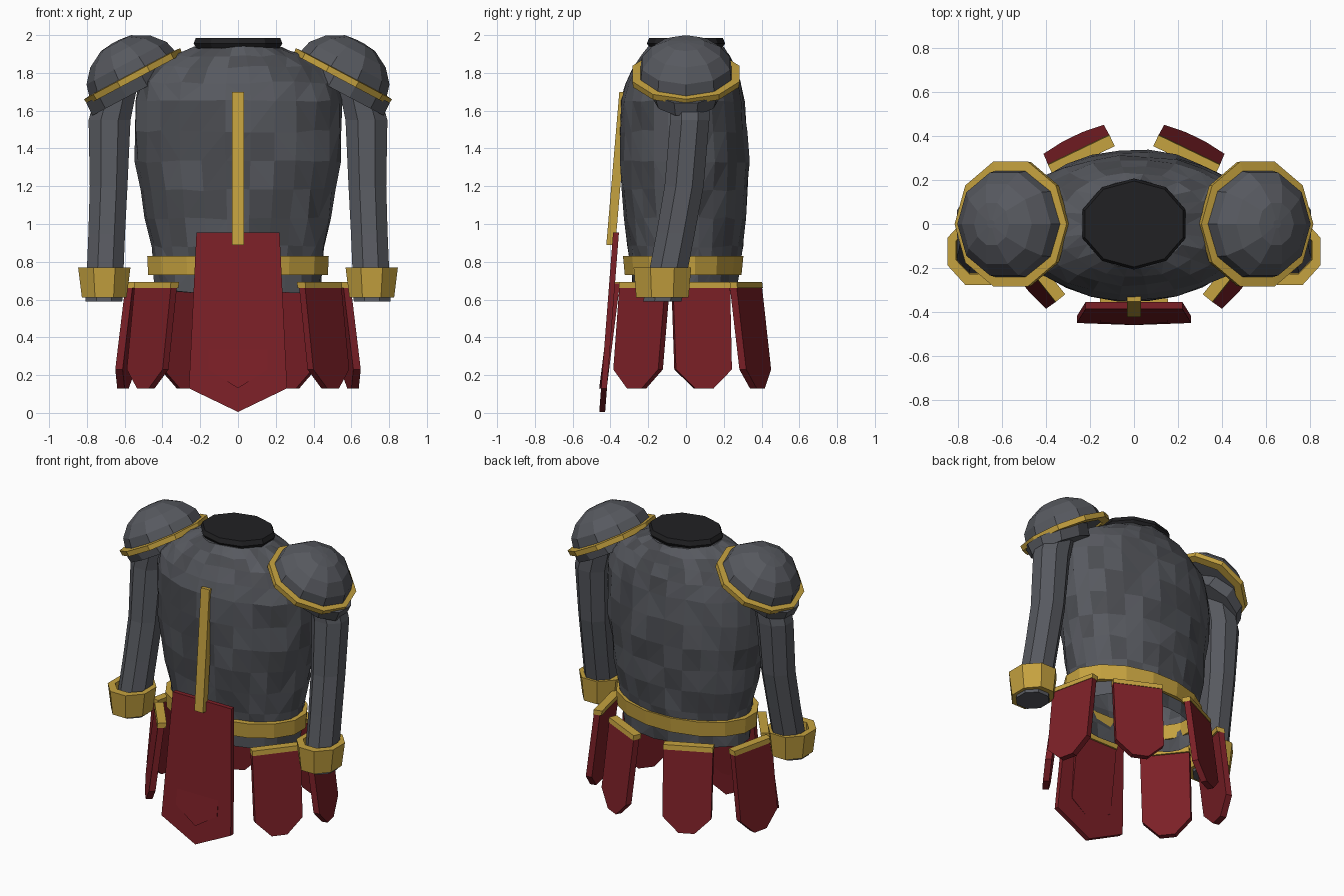
import bpy, bmesh, math, random
from mathutils import Vector, Matrix

if "Cube" in bpy.data.objects:
    bpy.data.objects.remove(bpy.data.objects["Cube"])

random.seed(4)


def material(name, rgb):
    m = bpy.data.materials.new(name)
    m.diffuse_color = (*rgb, 1)
    m.use_nodes = True
    m.node_tree.nodes["Principled BSDF"].inputs["Base Color"].default_value = m.diffuse_color
    return m


STEEL = material("steel", (0.095, 0.1, 0.115))
MAIL = material("mail", (0.07, 0.073, 0.083))
BLACK = material("black", (0.015, 0.015, 0.017))
GOLD = material("gold", (0.56, 0.36, 0.05))
RED = material("red", (0.2, 0.014, 0.02))


def finish(name, bm, *mats):
    bmesh.ops.recalc_face_normals(bm, faces=bm.faces)
    me = bpy.data.meshes.new(name)
    bm.to_mesh(me)
    bm.free()
    for m in mats:
        me.materials.append(m)
    ob = bpy.data.objects.new(name, me)
    bpy.context.collection.objects.link(ob)
    return ob


def loft(name, rings, n, mat, cap=(True, True), closed=False, turn=0.0,
         matrix=Matrix(), jitter=0.0, extra=None):
    """Skin horizontal ellipses given as (cx, cy, z, rx, ry)."""
    bm = bmesh.new()
    rows = []
    for cx, cy, z, rx, ry in rings:
        row = []
        for i in range(n):
            a = math.tau * i / n + turn
            k = 1 + random.uniform(-jitter, jitter)
            p = Vector((cx + rx * k * math.cos(a), cy + ry * k * math.sin(a),
                        z + random.uniform(-jitter, jitter) * 0.4))
            row.append(bm.verts.new(matrix @ p))
        rows.append(row)
    pairs = list(zip(rows, rows[1:]))
    if closed:
        pairs.append((rows[-1], rows[0]))
    for a, b in pairs:
        for i in range(n):
            j = (i + 1) % n
            f = bm.faces.new((a[i], a[j], b[j], b[i]))
            if extra and random.random() < 0.4:
                f.material_index = 1
    if not closed:
        if cap[0]:
            bm.faces.new(rows[0])
        if cap[1]:
            bm.faces.new(rows[-1])
    if jitter:
        bmesh.ops.triangulate(bm, faces=bm.faces)
    return finish(name, bm, mat, *([extra] if extra else []))


def panel(name, outline, base, angle, depth, flare, mat):
    """Extruded (across, z) outline facing `angle`, leaning out downwards."""
    n = Vector((math.cos(angle), math.sin(angle), 0))
    t = Vector((-n.y, n.x, 0))
    top = max(z for _, z in outline)
    bm = bmesh.new()
    sides = []
    for d in depth:
        sides.append([bm.verts.new(Vector((base[0], base[1], z)) + t * u
                                   + n * (d + flare * (top - z)))
                      for u, z in outline])
    a, b = sides
    bm.faces.new(a)
    bm.faces.new(b)
    for i in range(len(a)):
        j = (i + 1) % len(a)
        bm.faces.new((a[i], a[j], b[j], b[i]))
    return finish(name, bm, mat)


# Faceted mail torso: z, half width, front y, back y
body = [(0.64, .44, -.28, .27), (0.74, .445, -.29, .28), (0.88, .46, -.31, .30),
        (1.03, .49, -.33, .315), (1.18, .515, -.345, .325), (1.33, .54, -.35, .335),
        (1.49, .55, -.35, .325), (1.65, .55, -.345, .31), (1.75, .52, -.32, .29),
        (1.83, .45, -.28, .26), (1.89, .35, -.24, .23), (1.935, .24, -.2, .2)]
loft("torso", [(0, (f + b) / 2, z, w, (b - f) / 2) for z, w, f, b in body],
     26, STEEL, cap=(False, True), jitter=0.018, extra=MAIL)

# Collar
loft("collar", [(0, 0, 1.90, .21, .17), (0, 0, 1.955, .247, .207), (0, 0, 1.985, .235, .195)],
     10, BLACK, turn=math.pi / 10)

# Belt ring
loft("belt", [(0, -.015, .73, .485, .315), (0, -.015, .83, .49, .325),
              (0, -.015, .83, .44, .285), (0, -.015, .73, .44, .28)],
     16, GOLD, closed=True, turn=math.pi / 16)

# Seven skirt panels with gold top strips
W = 0.155
skirt = [(-W, .69), (W, .69), (W, .23), (.07, .13), (-.02, .13), (-W, .23)]
for i in range(7):
    a = -math.pi / 2 + math.tau * i / 7
    base = (0.535 * math.cos(a), 0.33 * math.sin(a) - (0.02 if i == 0 else 0))
    tip = [(-W, .685), (W, .685), (W * .98, .23), (.05, .13), (-.05, .13), (-W * .98, .23)]
    if i == 0:
        tip = [(-W, .685), (W, .685), (W, .23), (0, .13), (-W, .23)]
    panel(f"skirt_panel_{i}", tip, base, a, (0, .04), .125, RED)
    panel(f"skirt_strip_{i}", [(-W, .692), (W, .692), (W, .66), (-W, .66)],
          base, a, (-.012, .043), .125, GOLD)

# Long front tabard and its gold bar
panel("tabard", [(-.22, .955), (.22, .955), (.26, .13), (0, .005), (-.26, .13)],
      (0, 0), -math.pi / 2, (.355, .386), .077, RED)
panel("chest_bar", [(-.032, 1.70), (.032, 1.70), (.032, .89), (-.032, .89)],
      (0, 0), -math.pi / 2, (.305, .353), .085, GOLD)

for s, side in ((1, "left"), (-1, "right")):
    mirror = Matrix.Diagonal((s, 1, 1, 1))

    # Sleeve and cuff
    loft(f"sleeve_{side}", [(.62, .02, 1.80, .11, .11), (.68, .02, 1.55, .12, .112),
                            (.685, -.01, 1.2, .108, .112), (.695, -.055, .95, .105, .11),
                            (.71, -.125, .59, .105, .11)],
         8, STEEL, turn=math.pi / 8, matrix=mirror)
    loft(f"cuff_{side}", [(.708, -.125, .61, .128, .15), (.708, -.125, .77, .15, .165),
                          (.706, -.12, .77, .11, .115), (.71, -.125, .61, .10, .105)],
         8, GOLD, closed=True, turn=math.pi / 8, matrix=mirror)

    # Tilted shoulder dome, gold rim and lower plate
    tilt = (mirror @ Matrix.Translation((.555, 0, 1.785))
            @ Matrix.Rotation(math.radians(28), 4, 'Y'))
    loft(f"shoulder_dome_{side}", [(0, 0, -.01, .262, .255), (0, 0, .075, .24, .245),
                                   (0, 0, .145, .18, .19), (0, 0, .195, .09, .10),
                                   (0, 0, .203, .02, .02)],
         10, STEEL, matrix=tilt)
    loft(f"shoulder_rim_{side}", [(0, 0, -.022, .285, .295), (0, 0, .012, .288, .298),
                                  (0, 0, .016, .24, .24), (0, 0, -.022, .24, .24)],
         10, GOLD, closed=True, matrix=tilt)
    loft(f"shoulder_plate_{side}", [(.085, 0, -.085, .215, .18), (.085, 0, -.01, .212, .205)],
         10, STEEL, turn=math.pi / 10, matrix=tilt)
